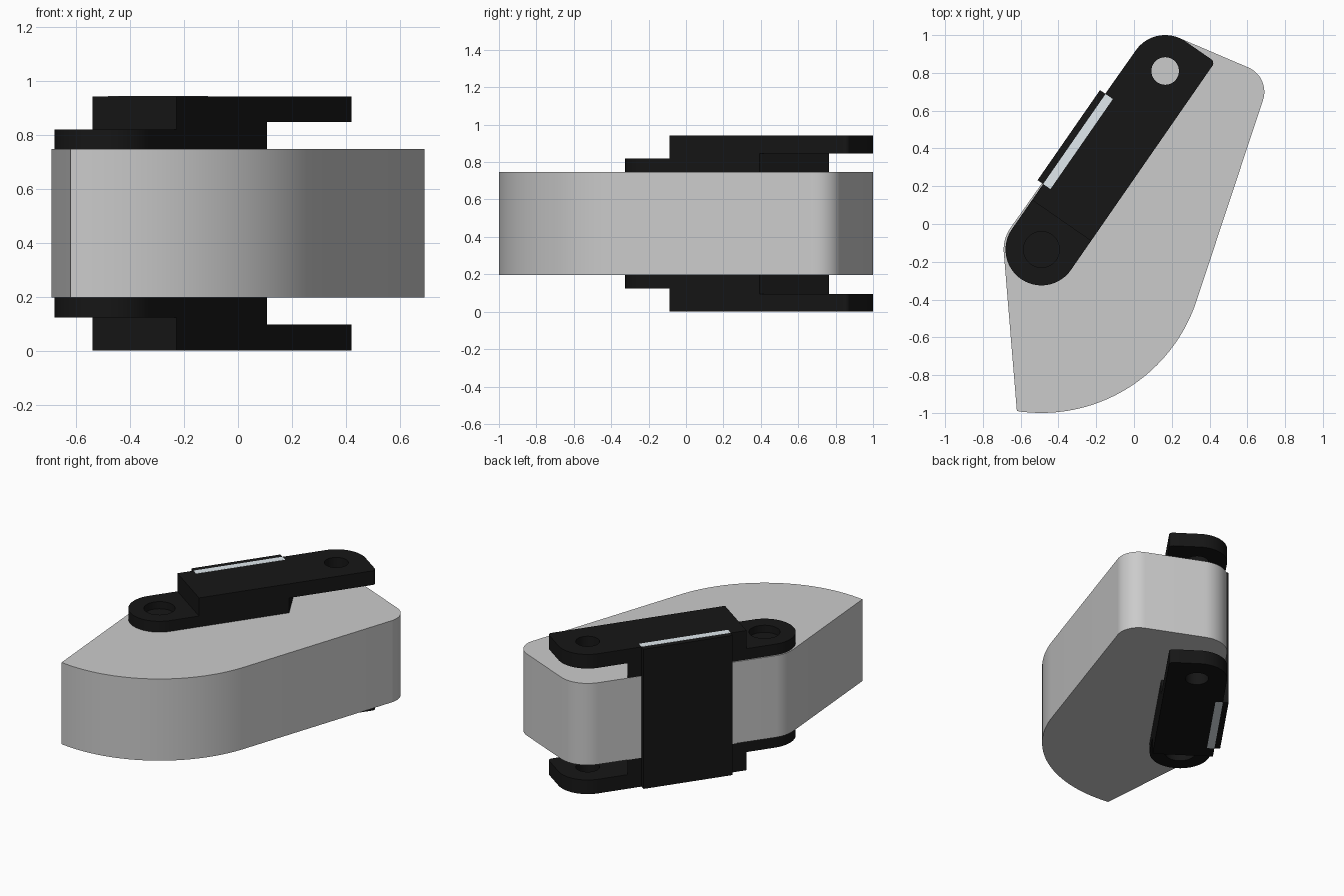
import bpy, bmesh, math
from mathutils import Vector
from mathutils.geometry import convex_hull_2d

if "Cube" in bpy.data.objects:
    bpy.data.objects.remove(bpy.data.objects["Cube"])

MID = 0.471                                # mirror plane height
A = Vector((-0.49, -0.135))                # wide-end pivot
B = Vector((0.165, 0.81))                  # narrow-end pivot
D = (B - A).normalized()                   # along the link
N = Vector((D.y, -D.x))                    # across the link, to the right


def local(u, n):
    return A + D * u + N * n


def arc(c, r, a0=0, a1=360, steps=96):
    return [Vector(c) + r * Vector((math.cos(t), math.sin(t)))
            for t in (math.radians(a0 + (a1 - a0) * i / steps) for i in range(steps + 1))]


def hull(points):
    return [points[i] for i in convex_hull_2d(points)]


def quad(u0, u1, n0, n1):
    return [local(u0, n0), local(u1, n0), local(u1, n1), local(u0, n1)]


def prism(name, outline, z0, z1, color=None):
    bm = bmesh.new()
    face = bm.faces.new([bm.verts.new((p.x, p.y, z0)) for p in outline])
    ext = bmesh.ops.extrude_face_region(bm, geom=[face])
    top = [v for v in ext["geom"] if isinstance(v, bmesh.types.BMVert)]
    bmesh.ops.translate(bm, verts=top, vec=(0, 0, z1 - z0))
    bmesh.ops.remove_doubles(bm, verts=bm.verts, dist=1e-5)
    bmesh.ops.recalc_face_normals(bm, faces=bm.faces)
    mesh = bpy.data.meshes.new(name)
    bm.to_mesh(mesh)
    bm.free()
    ob = bpy.data.objects.new(name, mesh)
    ob.location.z = MID
    bpy.context.collection.objects.link(ob)
    if color:
        mesh.materials.append(color)
    return ob


def smooth(ob):
    bpy.ops.object.select_all(action='DESELECT')
    ob.select_set(True)
    bpy.context.view_layer.objects.active = ob
    bpy.ops.object.convert(target='MESH')
    bpy.ops.object.shade_smooth_by_angle(angle=math.radians(25))


def material(name, rgb):
    m = bpy.data.materials.new(name)
    m.diffuse_color = (*rgb, 1)
    m.use_nodes = True
    m.node_tree.nodes["Principled BSDF"].inputs["Base Color"].default_value = m.diffuse_color
    return m


black = material("black", (0.008, 0.008, 0.008))
light = material("light_grey", (0.75, 0.82, 0.86))

# Main body: hull of three rounded corners and a large arc about the wide pivot
tip = math.degrees(math.atan2(-0.99 - A.y, -0.62 - A.x))
body = prism("body", hull(arc(A, 0.2) + arc(B, 0.19) + arc((0.55, 0.70), 0.14)
                          + arc(A, 0.865, tip, -19.6)), -0.275, 0.275)
smooth(body)

# Link arm: full outline, then stepped and drilled, mirrored below the body
corner = B + N * 0.165 + D * 0.165
link = prism("link_arms", hull(arc(A, 0.19) + arc(B, 0.19) + arc(corner, 0.025)),
             0.275, 0.47, black)
under_arm = [local(0.962 - 0.19 * 0.497, -0.38), local(1.6, -0.38),
             local(1.6, 0.38), local(0.773 - 0.19 * 0.497, 0.38)]
under_arm[0] = local(0.962 + 0.19 * 0.497, -0.38)
cutters = [
    prism("ear_step_cutter", quad(-0.4, 0.187, -0.4, 0.4), 0.348, 0.6, black),
    prism("arm_step_cutter", under_arm, 0.1, 0.375, black),
    prism("end_hole_cutter", arc(B, 0.073, steps=48)[:-1], 0.3, 0.6, black),
    prism("ear_recess_cutter", arc(A, 0.095, steps=48)[:-1], 0.30, 0.6, black),
]
for c in cutters:
    c.hide_render = True
    mod = link.modifiers.new(c.name, 'BOOLEAN')
    mod.operation, mod.solver, mod.object = 'DIFFERENCE', 'EXACT', c
mirror = link.modifiers.new("mirror", 'MIRROR')
mirror.use_axis = (False, False, True)
mirror.use_mirror_merge = False
smooth(link)
for c in cutters:
    bpy.data.objects.remove(c)

# Side plate joining both links, with a light backing strip behind it
prism("side_plate", quad(0.29, 0.87, -0.226, -0.19), -0.47, 0.47, black)
prism("backing_strip", quad(0.29, 0.87, -0.19, -0.143), -0.471, 0.471, light)
